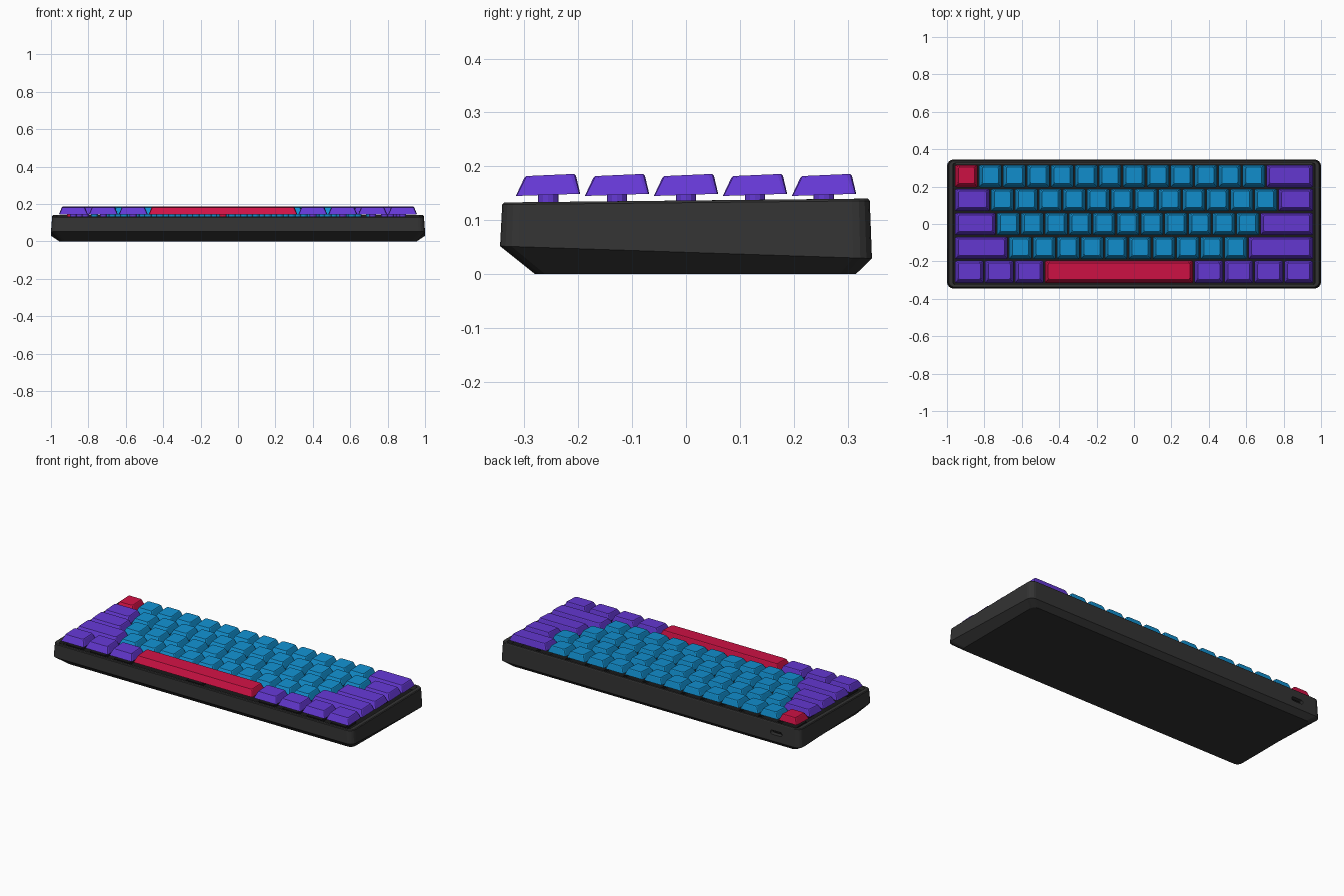
import bpy, bmesh, math
from mathutils import Vector

if "Cube" in bpy.data.objects:
    bpy.data.objects.remove(bpy.data.objects["Cube"])


def material(name, r, g, b):
    m = bpy.data.materials.new(name)
    m.use_nodes = True
    m.diffuse_color = (r, g, b, 1)
    bsdf = next(n for n in m.node_tree.nodes if n.type == 'BSDF_PRINCIPLED')
    bsdf.inputs["Base Color"].default_value = (r, g, b, 1)
    return m


CASE = material("charcoal case", 0.033, 0.033, 0.033)
DARK = material("black plate", 0.01, 0.01, 0.01)
BLUE = material("blue keys", 0.006, 0.28, 0.63)
PURPLE = material("purple keys", 0.13, 0.04, 0.66)
RED = material("red keys", 0.63, 0.006, 0.06)


def rounded_loop(x, y0, y1, z0, z1, r, steps=4):
    """Rounded rectangle, half width x, height running from z0 at y0 to z1 at y1."""
    pts = []
    corners = [(x - r, y1 - r), (-x + r, y1 - r), (-x + r, y0 + r), (x - r, y0 + r)]
    for i, (cx, cy) in enumerate(corners):
        for s in range(steps + 1):
            a = math.pi / 2 * (i + s / steps)
            px, py = cx + r * math.cos(a), cy + r * math.sin(a)
            pts.append(Vector((px, py, z0 + (z1 - z0) * (py - y0) / (y1 - y0))))
    return pts


def loft(bm, loops):
    rings = [[bm.verts.new(p) for p in loop] for loop in loops]
    n = len(rings[0])
    for a, b in zip(rings, rings[1:]):
        for i in range(n):
            j = (i + 1) % n
            bm.faces.new((a[i], a[j], b[j], b[i]))
    bm.faces.new(rings[0][::-1])
    bm.faces.new(rings[-1])


def box(bm, center, size):
    verts = bmesh.ops.create_cube(bm, size=1)["verts"]
    bmesh.ops.scale(bm, vec=size, verts=verts)
    bmesh.ops.translate(bm, vec=center, verts=verts)


def finish(bm, name, mat, location=(0, 0, 0)):
    bmesh.ops.recalc_face_normals(bm, faces=bm.faces)
    me = bpy.data.meshes.new(name)
    bm.to_mesh(me)
    bm.free()
    me.materials.append(mat)
    ob = bpy.data.objects.new(name, me)
    ob.location = location
    bpy.context.collection.objects.link(ob)
    return ob


# Case: wedge tray with chamfered underside, rounded corners and a sunken floor
bm = bmesh.new()
loft(bm, [
    rounded_loop(0.955, -0.28, 0.315, 0, 0, 0.03),
    rounded_loop(1.0, -0.345, 0.345, 0.052, 0.029, 0.035),
    rounded_loop(0.994, -0.341, 0.341, 0.129, 0.136, 0.033),
    rounded_loop(0.99, -0.337, 0.338, 0.133, 0.14, 0.03),
    rounded_loop(0.968, -0.324, 0.326, 0.133, 0.14, 0.012),
    rounded_loop(0.966, -0.323, 0.325, 0.105, 0.105, 0.012),
])
case = finish(bm, "case", CASE)

# Cable port cut into the back of the case
PORT = Vector((-0.84, 0.345, 0.08))
bm = bmesh.new()
loft(bm, [rounded_loop(0.038, -0.012, 0.012, z, z, 0.01) for z in (-0.03, 0.03)])
cutter = finish(bm, "port_cutter", DARK, PORT)
cutter.rotation_euler.x = math.pi / 2
cutter.hide_render = True
cut = case.modifiers.new("port", 'BOOLEAN')
cut.operation = 'DIFFERENCE'
cut.object = cutter
bpy.context.view_layer.objects.active = case
bpy.ops.object.modifier_apply(modifier=cut.name)
bpy.data.objects.remove(cutter)

bm = bmesh.new()
box(bm, PORT - Vector((0, 0.025, 0)), (0.056, 0.02, 0.008))
finish(bm, "port_tongue", DARK)

# Switch plate lying on the floor of the case
bm = bmesh.new()
box(bm, (0, 0.001, 0.108), (1.925, 0.642, 0.01))
finish(bm, "switch_plate", DARK)

# Keys: tapered caps on round stems, laid out by rows from back to front
UNIT = 0.128
GAP = 0.0085
ROWS = [
    [(1, RED)] + [(1, BLUE)] * 12 + [(2, PURPLE)],
    [(1.5, PURPLE)] + [(1, BLUE)] * 12 + [(1.5, PURPLE)],
    [(1.75, PURPLE)] + [(1, BLUE)] * 11 + [(2.25, PURPLE)],
    [(2.25, PURPLE)] + [(1, BLUE)] * 10 + [(2.75, PURPLE)],
    [(1.25, PURPLE)] * 3 + [(6.25, RED)] + [(1.25, PURPLE)] * 4,
]


def make_key(name, width, mat, x, y):
    hx, hy = (width * UNIT - GAP) / 2, (UNIT - GAP) / 2
    bm = bmesh.new()
    loft(bm, [
        rounded_loop(hx, -hy, hy, 0.145, 0.149, 0.006, 2),
        rounded_loop(hx - 0.014, -hy + 0.016, hy - 0.008, 0.179, 0.183, 0.009, 2),
        rounded_loop(hx - 0.017, -hy + 0.019, hy - 0.011, 0.182, 0.186, 0.009, 2),
    ])
    stem = bmesh.ops.create_cone(bm, cap_ends=True, segments=12, radius1=0.019,
                                 radius2=0.019, depth=0.04)["verts"]
    bmesh.ops.translate(bm, vec=(0, 0, 0.13), verts=stem)
    return finish(bm, name, mat, (x, y, 0))


housings = bmesh.new()
for r, row in enumerate(ROWS):
    x, y = -7.5 * UNIT, (2 - r) * UNIT
    for c, (width, mat) in enumerate(row):
        mid = x + width * UNIT / 2
        name = "spacebar" if width > 6 else f"key_row{r + 1}_{c + 1}"
        make_key(name, width, mat, mid, y)
        box(housings, (mid, y, 0.118), (0.1, 0.1, 0.02))
        x += width * UNIT
finish(housings, "switch_housings", DARK)
